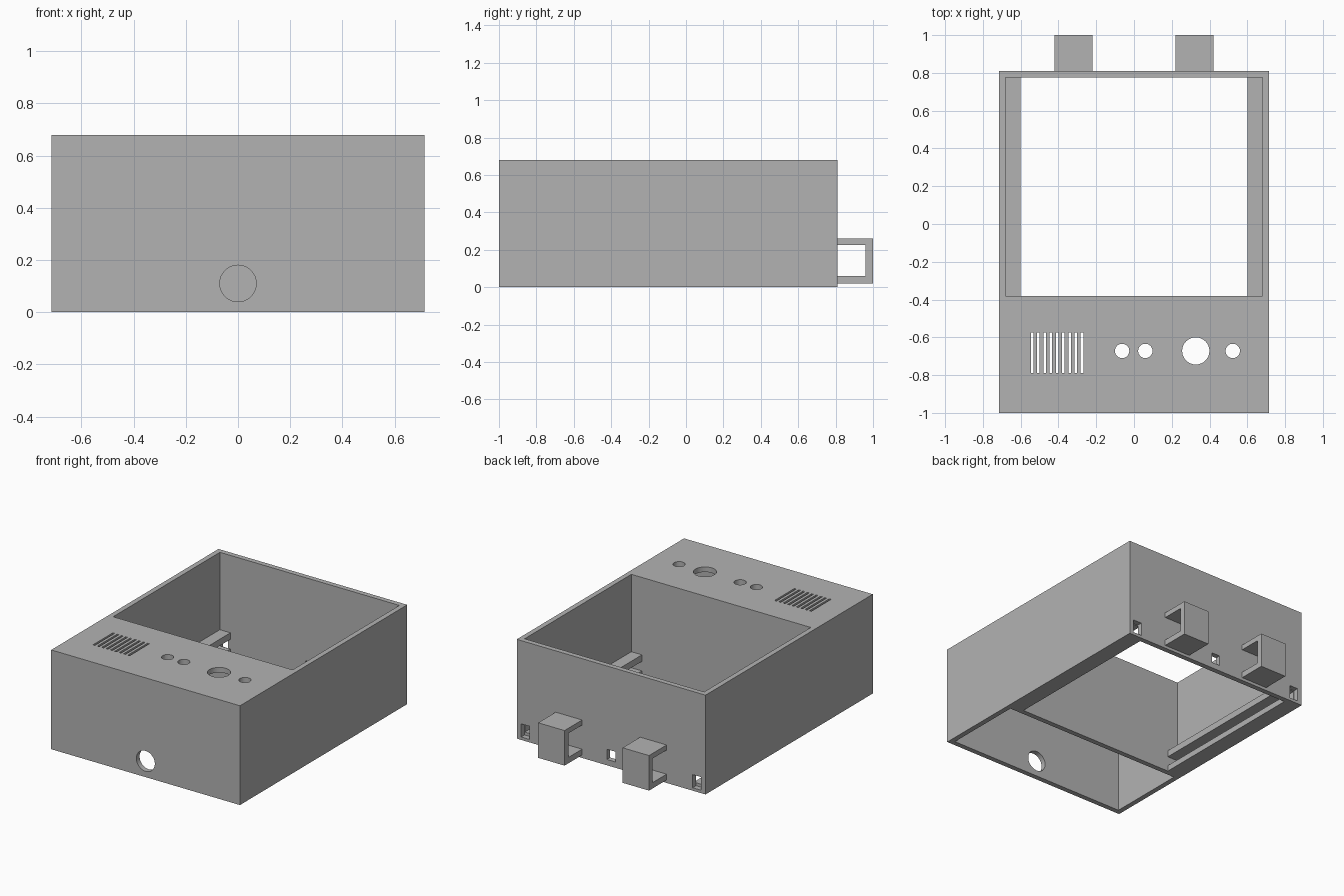
import bpy, bmesh, math
from mathutils import Matrix, Vector

if "Cube" in bpy.data.objects:
    bpy.data.objects.remove(bpy.data.objects["Cube"], do_unlink=True)

grey = bpy.data.materials.new("plain_grey")
grey.use_nodes = True
grey.diffuse_color = (0.45, 0.45, 0.45, 1)
grey.node_tree.nodes["Principled BSDF"].inputs["Base Color"].default_value = grey.diffuse_color


def make_object(name, bm):
    bmesh.ops.recalc_face_normals(bm, faces=bm.faces[:])
    mesh = bpy.data.meshes.new(name)
    bm.to_mesh(mesh)
    bm.free()
    mesh.materials.append(grey)
    obj = bpy.data.objects.new(name, mesh)
    bpy.context.collection.objects.link(obj)
    return obj


def add_box(bm, xs, ys, zs):
    low, high = Vector((xs[0], ys[0], zs[0])), Vector((xs[1], ys[1], zs[1]))
    bmesh.ops.create_cube(bm, size=1, matrix=Matrix.Translation((low + high) / 2)
                          @ Matrix.Diagonal((*(high - low), 1)))


def add_drill(bm, centre, radius, depth, rotation=Matrix()):
    bmesh.ops.create_cone(bm, cap_ends=True, segments=48, radius1=radius, radius2=radius,
                          depth=depth, matrix=Matrix.Translation(centre) @ rotation)


def add_prism(bm, points, direction):
    face = bm.faces.new([bm.verts.new(p) for p in points])
    new = bmesh.ops.extrude_face_region(bm, geom=[face], use_keep_orig=True)
    moved = [v for v in new["geom"] if isinstance(v, bmesh.types.BMVert)]
    bmesh.ops.translate(bm, verts=moved, vec=direction)


def cut(target, cutter):
    cutter.hide_render = True
    mod = target.modifiers.new("cut", 'BOOLEAN')
    mod.operation, mod.solver, mod.object = 'DIFFERENCE', 'EXACT', cutter
    bpy.context.view_layer.objects.active = target
    bpy.ops.object.modifier_apply(modifier=mod.name)
    bpy.data.objects.remove(cutter, do_unlink=True)


half, front, back, top, wall = 0.715, -1.0, 0.81, 0.68, 0.035
inner = half - wall
bay_front, bay_back = -0.38, back - wall

# Case block
bm = bmesh.new()
add_box(bm, (-half, half), (front, back), (0, top))
case = make_object("case", bm)

# Open bay, leaving a pair of grooved rails along each side, and front compartment
bm = bmesh.new()
rail = 0.60
side = [(rail, -0.1), (rail, 0.04), (inner, 0.04), (inner, 0.105),
        (rail, 0.105), (rail, 0.15), (inner, 0.15), (inner, top + 0.1)]
outline = side + [(-x, z) for x, z in reversed(side)]
add_prism(bm, [(x, bay_front, z) for x, z in outline], (0, bay_back - bay_front, 0))
add_box(bm, (-inner, inner), (front + wall, bay_front - wall), (-0.1, top - wall))
cut(case, make_object("cavity_cutter", bm))

# Vent slots, control holes, front port and rear cable holes
bm = bmesh.new()
for i in range(9):
    x = -0.546 + i * 0.033
    add_box(bm, (x, x + 0.014), (-0.79, -0.575), (top - 0.1, top + 0.1))
for x, radius in ((-0.063, 0.038), (0.06, 0.038), (0.327, 0.072), (0.523, 0.038)):
    add_drill(bm, (x, -0.672, top), radius, 0.2)
add_drill(bm, (0, front, 0.11), 0.07, 0.2, Matrix.Rotation(math.pi / 2, 4, 'X'))
for x, low in ((-0.65, 0.02), (0, 0.04), (0.65, 0.02)):
    add_box(bm, (x - 0.032, x + 0.032), (bay_back - 0.002, back + 0.02), (low, 0.11))
cut(case, make_object("opening_cutter", bm))

# Rear cable brackets
bracket = [(back, 0.02), (1.0, 0.02), (1.0, 0.26), (back, 0.26),
           (back, 0.225), (0.96, 0.225), (0.96, 0.06), (back, 0.06)]
for name, x in (("left_bracket", 0.22), ("right_bracket", -0.42)):
    bm = bmesh.new()
    add_prism(bm, [(x, y, z) for y, z in bracket], (0.20, 0, 0))
    make_object(name, bm)
